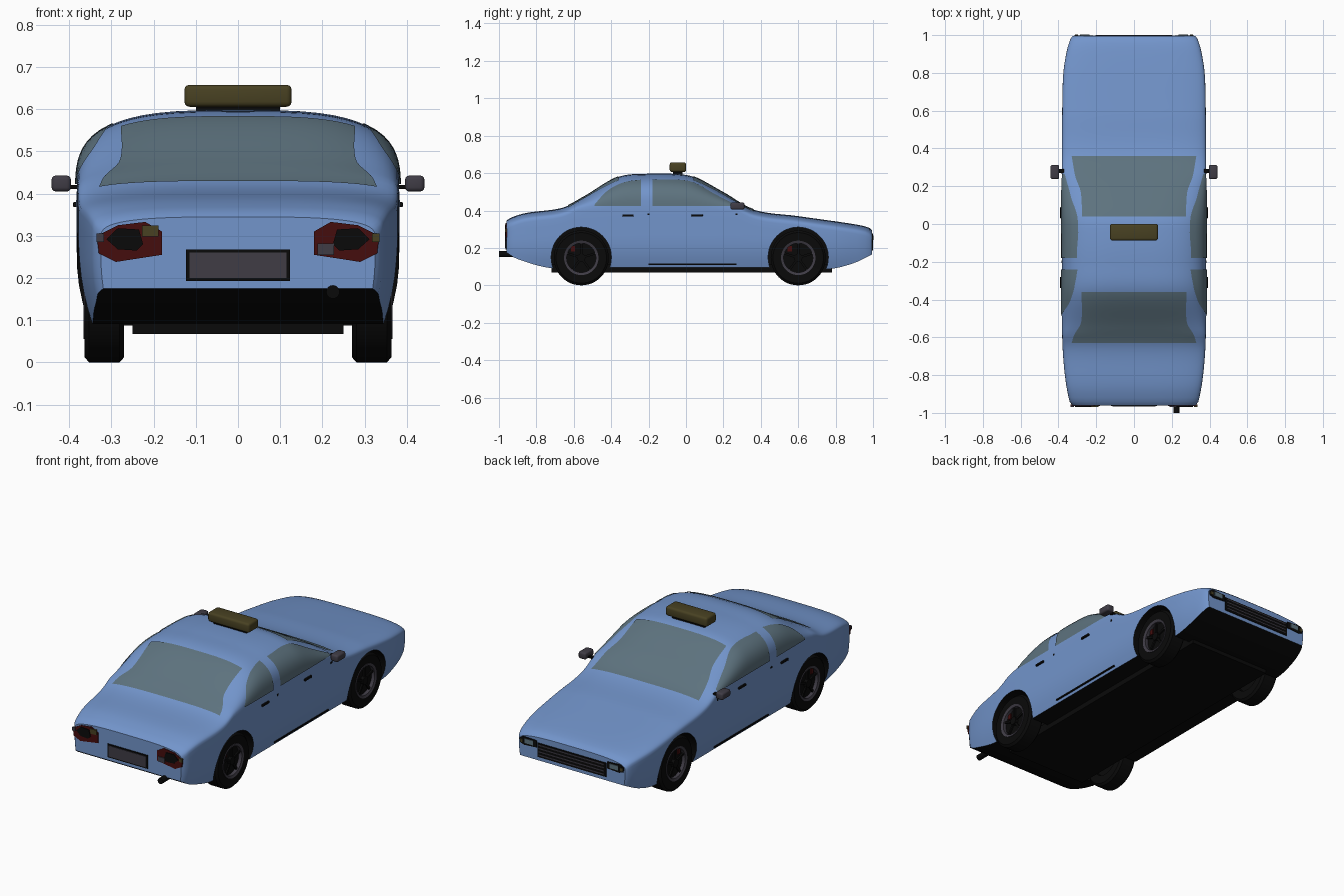
import bpy, bmesh
from math import sin, cos, pi
from mathutils import Matrix, Vector

if "Cube" in bpy.data.objects:
    bpy.data.objects.remove(bpy.data.objects["Cube"], do_unlink=True)


def material(name, r, g, b):
    m = bpy.data.materials.new(name)
    m.use_nodes = True
    m.diffuse_color = (r, g, b, 1)
    node = next(n for n in m.node_tree.nodes if n.type == 'BSDF_PRINCIPLED')
    node.inputs["Base Color"].default_value = (r, g, b, 1)
    return m


BLUE = material("body blue", .17, .30, .60)
GLASS = material("tinted glass", .11, .17, .21)
BLACK = material("black rubber", .003, .003, .003)
GREY = material("dark grey", .05, .045, .06)
RED = material("dark red", .06, .004, .004)
OLIVE = material("dark amber", .065, .053, .016)


def finish(name, bm, *mats, smooth=True):
    bmesh.ops.recalc_face_normals(bm, faces=bm.faces)
    me = bpy.data.meshes.new(name)
    bm.to_mesh(me)
    bm.free()
    ob = bpy.data.objects.new(name, me)
    bpy.context.collection.objects.link(ob)
    for m in mats:
        me.materials.append(m)
    if smooth:
        shade(ob)
    return ob


def shade(ob):
    bpy.ops.object.select_all(action='DESELECT')
    ob.select_set(True)
    bpy.context.view_layer.objects.active = ob
    bpy.ops.object.shade_smooth_by_angle(angle=.6)


def skin(rings, around=True, loop=False):
    """Bridge point rows into quads; open rows give a sheet."""
    bm = bmesh.new()
    rows = [[bm.verts.new(p) for p in ring] for ring in rings]
    n = len(rows[0])
    pairs = list(zip(rows, rows[1:])) + ([(rows[-1], rows[0])] if loop else [])
    for a, b in pairs:
        for i in range(n if around else n - 1):
            j = (i + 1) % n
            bm.faces.new((a[i], a[j], b[j], b[i]))
    if around and not loop:
        bm.faces.new(rows[0])
        bm.faces.new(rows[-1])
    return bm


def box(name, centre, size, mat, bevel=0):
    bm = bmesh.new()
    bmesh.ops.create_cube(bm, size=1, matrix=Matrix.Translation(centre) @ Matrix.Diagonal((*size, 1)))
    if bevel:
        bmesh.ops.bevel(bm, geom=bm.edges[:], offset=bevel, segments=3, affect='EDGES', profile=.5)
    return finish(name, bm, mat)


def cylinder(name, centre, radius, depth, axis, mat, sides=40):
    bm = bmesh.new()
    turn = Vector((0, 0, 1)).rotation_difference(Vector(axis)).to_matrix().to_4x4()
    bmesh.ops.create_cone(bm, cap_ends=True, segments=sides, radius1=radius, radius2=radius,
                          depth=depth, matrix=Matrix.Translation(centre) @ turn)
    return finish(name, bm, mat)


def plate(name, outline, y, mat, thick=.008):
    """Thin upright panel from an (x, z) outline, centred on depth y."""
    return finish(name, skin([[(x, y + d, z) for x, z in outline]
                              for d in (-thick / 2, thick / 2)]), mat, smooth=False)


def rect(x0, x1, z0, z1):
    return [(x0, z0), (x1, z0), (x1, z1), (x0, z1)]


def curve(*pts):
    """Smooth interpolation through (y, value) points."""
    def slope(i):
        a, b = pts[max(i - 1, 0)], pts[min(i + 1, len(pts) - 1)]
        return (b[1] - a[1]) / (b[0] - a[0])

    def f(y):
        y = min(max(y, pts[0][0]), pts[-1][0])
        i = max(k for k in range(len(pts) - 1) if pts[k][0] <= y)
        (y0, v0), (y1, v1) = pts[i], pts[i + 1]
        h, t = y1 - y0, (y - y0) / (y1 - y0)
        return (v0 * (1 + 2 * t) * (1 - t) ** 2 + v1 * t * t * (3 - 2 * t)
                + h * t * (1 - t) * (slope(i) * (1 - t) - slope(i + 1) * t))
    return f


# Body shape: roof line, plan width and underside along the length
REAR, NOSE, POWER = -.96, .995, 3.2
roof = curve((REAR, .345), (-.94, .36), (-.86, .386), (-.66, .415), (-.55, .47), (-.36, .58),
             (-.2, .597), (-.05, .595), (.04, .58), (.2, .495), (.36, .405), (.6, .37),
             (.9, .327), (.975, .31), (NOSE, .295))
width = curve((REAR, .325), (-.94, .341), (-.8, .366), (-.6, .38), (0, .382), (.6, .38),
              (.8, .374), (.92, .355), (.98, .336), (NOSE, .325))
under = curve((REAR, .175), (-.9, .14), (-.72, .092), (-.5, .095), (.6, .095), (.77, .088),
              (.9, .12), (NOSE, .165))


def belt(y):
    return min(.40, roof(y) - .05)


def top_z(x, y):
    s = belt(y)
    return s + (roof(y) - s) * (1 - min(1, abs(x) / width(y)) ** POWER) ** (1 / POWER)


def side_x(y, z):
    s = belt(y)
    if z > s:
        return width(y) * max(0, 1 - ((z - s) / (roof(y) - s)) ** POWER) ** (1 / POWER)
    return width(y) * (1 - .07 * max(0, (.25 - z) / .15) ** 2)


def section(y):
    half = []
    for i in range(1, 15):
        x = width(y) * sin(i / 14 * pi / 2) ** (2 / POWER)
        half.append((x, top_z(x, y)))
    for i in range(1, 8):
        z = belt(y) + (under(y) - belt(y)) * i / 7
        half.append((side_x(y, z), z))
    left = [(-x, z) for x, z in reversed(half)]
    return [(x, y, z) for x, z in left + [(0, roof(y))] + half]


stations = [REAR, -.953] + [-.94 + i * 1.92 / 90 for i in range(91)] + [.988, NOSE]
bm = skin([section(y) for y in stations])
bmesh.ops.recalc_face_normals(bm, faces=bm.faces)
for f in bm.faces:
    f.material_index = 1 if f.normal.z < -.6 else 0
body = finish("body_shell", bm, BLUE, BLACK, smooth=False)

# Wheel arches cut out of the shell, lined in black
AXLES = (-.56, .6)
for s in (-1, 1):
    for y in AXLES:
        cutter = cylinder("arch_cutter", (s * .36, y, .15), .161, .24, (1, 0, 0), BLACK, 48)
        cutter.hide_render = True
        mod = body.modifiers.new("arch", 'BOOLEAN')
        mod.object, mod.operation, mod.solver = cutter, 'DIFFERENCE', 'EXACT'
        mod.material_mode = 'TRANSFER'
        bpy.context.view_layer.objects.active = body
        bpy.ops.object.modifier_apply(modifier=mod.name)
        bpy.data.objects.remove(cutter, do_unlink=True)
shade(body)
box("chassis", (0, .03, .09), (.5, 1.5, .045), BLACK)


# Windscreens follow the shell, slightly proud of it
def screen(name, y0, y1, half):
    rows = []
    for i in range(25):
        y = y0 + (y1 - y0) * i / 24
        xs = [half(y) * (j / 12 - 1) for j in range(25)]
        rows.append([(x, y, top_z(x, y) + .004) for x in xs])
    finish(name, skin(rows, around=False), GLASS)


screen("front_windscreen", .04, .36, curve((.04, .275), (.17, .282), (.25, .31), (.36, .33)))
screen("rear_windscreen", -.63, -.36, curve((-.63, .33), (-.59, .318), (-.52, .28), (-.36, .278)))


# Side windows between a sill line and a curved top edge
def side_window(name, s, y0, y1, top):
    rows = []
    for i in range(21):
        y = y0 + (y1 - y0) * i / 20
        zs = [.422 + (top(y) - .422) * j / 10 for j in range(11)]
        rows.append([(s * (side_x(y, z) + .004), y, z + .001) for z in zs])
    finish(name, skin(rows, around=False), GLASS)


def lathe(name, centre, profile, mat):
    """Spin a closed (radius, x) profile about the wheel axle."""
    cx, cy, cz = centre
    rings = [[(cx + x, cy + r * cos(a), cz + r * sin(a)) for r, x in profile]
             for a in (2 * pi * k / 48 for k in range(48))]
    finish(name, skin(rings, loop=True), mat)


rear_top = curve((-.49, .43), (-.43, .497), (-.36, .54), (-.3, .557), (-.24, .564))
front_top = curve((-.18, .564), (-.04, .564), (.04, .55), (.15, .49), (.265, .43))
for s, side in ((1, "left"), (-1, "right")):
    side_window(side + "_rear_window", s, -.49, -.24, rear_top)
    side_window(side + "_front_window", s, -.18, .265, front_top)

    # Door handles, trim dots and sill line
    for y in (-.31, .06):
        box(side + "_door_handle", (s * .384, y, .374), (.014, .06, .012), BLACK, .003)
    for y in (-.2, .27):
        box(side + "_trim_dot", (s * .381, y, .38), (.006, .012, .01), BLACK)
    box(side + "_sill_line", (s * .36, .035, .113), (.012, .47, .007), BLACK)

    # Mirrors
    box(side + "_mirror", (s * .419, .275, .424), (.046, .075, .038), GREY, .01)
    box(side + "_mirror_arm", (s * .387, .28, .416), (.035, .02, .01), BLACK)

    # Wheels
    for y, end in zip(AXLES, ("rear", "front")):
        name, c = side + "_" + end, (s * .317, y, .147)
        lathe(name + "_tyre", c, [(.09, -.045), (.135, -.047), (.147, -.036), (.147, .036),
                                  (.135, .047), (.09, .045)], BLACK)
        lathe(name + "_rim", c, [(.078, s * .02), (.078, s * .044), (.092, s * .049),
                                 (.092, s * .02)], GREY)
        cylinder(name + "_brake_disc", c, .088, .05, (1, 0, 0), BLACK)
        cylinder(name + "_hub", (s * .35, y, .147), .022, .02, (1, 0, 0), BLACK, 20)
        box(name + "_caliper", (s * .343, y - .045, .195), (.01, .022, .03), RED)
        for k in range(5):
            spoke = box(name + "_spoke", (0, 0, .048), (.008, .012, .066), BLACK)
            spoke.matrix_world = (Matrix.Translation((s * .35, y, .147))
                                  @ Matrix.Rotation(2 * pi * k / 5, 4, 'X'))

    # Tail lights
    outline = [(.18, .255), (.18, .31), (.22, .333), (.285, .325), (.335, .3), (.33, .258), (.29, .238)]
    plate(side + "_tail_light", [(s * x, z) for x, z in outline], REAR, RED)
    lamp = [(.225, .28), (.235, .315), (.285, .318), (.312, .292), (.285, .268), (.24, .265)]
    plate(side + "_tail_lamp", [(s * x, z) for x, z in lamp], REAR - .004, BLACK)
    inner, outer = (GREY, OLIVE) if s > 0 else (OLIVE, GREY)
    low = .255 if s > 0 else .298
    plate(side + "_inner_tail_lens", [(s * x, z) for x, z in rect(.188, .228, low, low + .027)],
          REAR - .005, inner)
    plate(side + "_outer_tail_lens", [(s * x, z) for x, z in rect(.318, .336, .285, .305)],
          REAR - .004, outer)

    # Headlights
    plate(side + "_headlight", [(s * x, z) for x, z in
          [(.215, .235), (.215, .272), (.3, .276), (.318, .262), (.315, .238), (.29, .23)]], NOSE, BLACK)
    plate(side + "_headlight_lens", [(s * x, z) for x, z in rect(.235, .285, .242, .267)], NOSE + .003, GLASS)
    plate(side + "_indicator", [(s * x, z) for x, z in rect(.297, .312, .243, .26)], NOSE + .003, OLIVE)

# Front grille with horizontal bars
plate("grille", rect(-.21, .21, .185, .262), NOSE, BLACK)
for k in range(4):
    z = .195 + k * .018
    plate("grille_bar", rect(-.2, .2, z, z + .006), NOSE + .002, GREY)

# Number plate and exhaust at the rear
plate("plate_frame", rect(-.123, .123, .193, .267), REAR, BLACK)
plate("plate_panel", rect(-.115, .115, .2, .26), REAR - .003, GREY)
cylinder("exhaust_pipe", (.225, -.93, .167), .016, .14, (0, 1, 0), BLACK, 16)

# Roof sign
box("roof_sign_base", (0, -.045, .602), (.2, .05, .02), BLACK)
box("roof_sign", (0, -.043, .632), (.254, .088, .052), OLIVE, .012)
